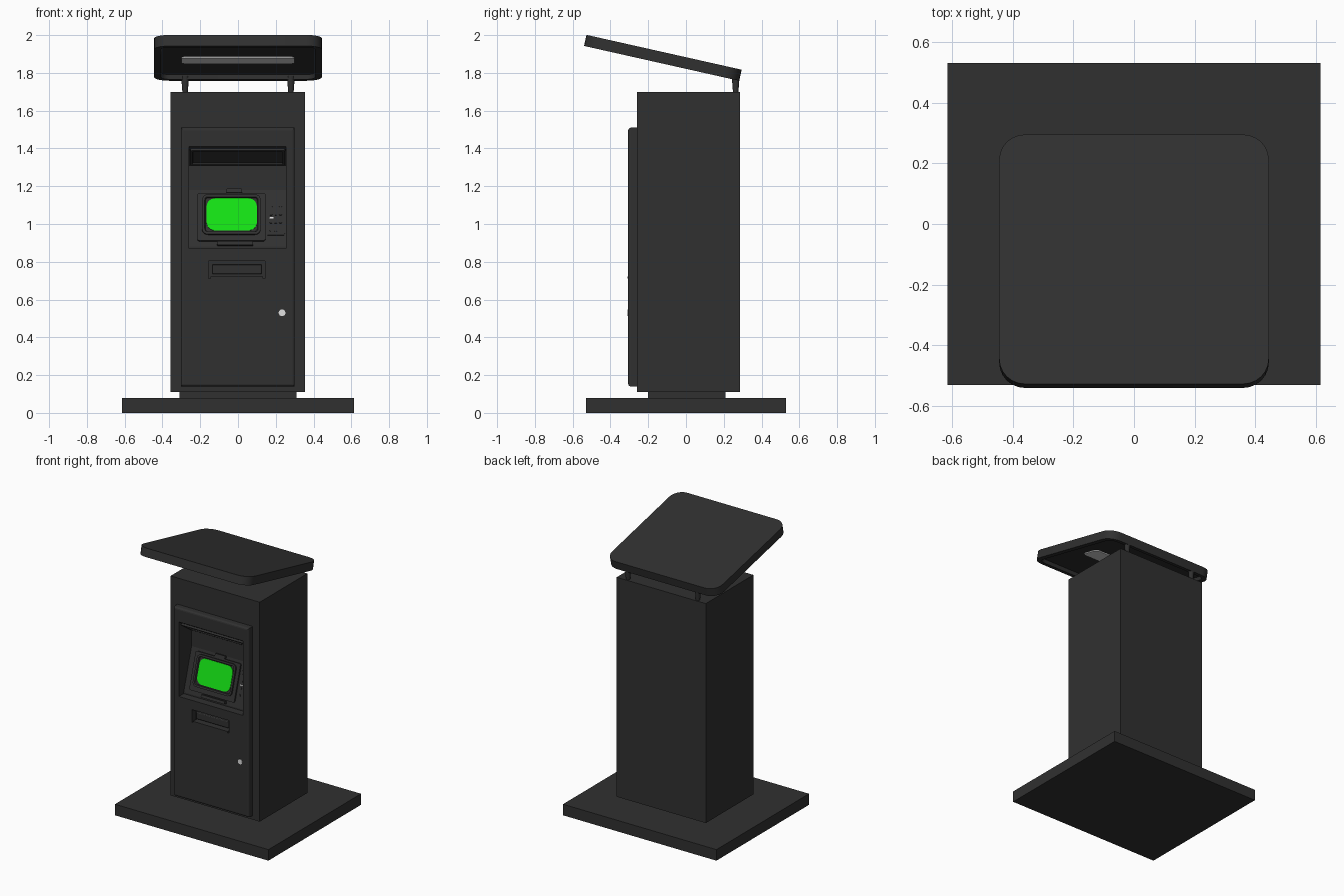
import bpy, bmesh, math
from mathutils import Matrix

if "Cube" in bpy.data.objects:
    bpy.data.objects.remove(bpy.data.objects["Cube"])


def material(name, rgb):
    m = bpy.data.materials.new(name)
    m.diffuse_color = (*rgb, 1)
    m.use_nodes = True
    m.node_tree.nodes["Principled BSDF"].inputs["Base Color"].default_value = m.diffuse_color
    return m


DARK = material("charcoal metal", (0.03, 0.03, 0.03))
GREEN = material("screen green", (0.007, 0.75, 0.007))
LIGHT = material("light grey", (0.75, 0.75, 0.75))


def finish(name, bm, mat, smooth=False):
    bmesh.ops.recalc_face_normals(bm, faces=bm.faces[:])
    me = bpy.data.meshes.new(name)
    bm.to_mesh(me)
    bm.free()
    ob = bpy.data.objects.new(name, me)
    bpy.context.collection.objects.link(ob)
    me.materials.append(mat)
    if smooth:
        bpy.ops.object.select_all(action='DESELECT')
        ob.select_set(True)
        bpy.context.view_layer.objects.active = ob
        bpy.ops.object.shade_smooth_by_angle(angle=math.radians(35))
    return ob


def box(name, x, y, z, mat=DARK, front_bevel=0):
    bm = bmesh.new()
    mid = [(a + b) / 2 for a, b in (x, y, z)]
    size = [b - a for a, b in (x, y, z)]
    bmesh.ops.create_cube(bm, size=1, matrix=Matrix.Translation(mid) @ Matrix.Diagonal((*size, 1)))
    if front_bevel:
        edges = [e for e in bm.edges if all(v.co.y < mid[1] for v in e.verts)]
        bmesh.ops.bevel(bm, geom=edges, offset=front_bevel, segments=3, profile=0.5, affect='EDGES')
    return finish(name, bm, mat)


def slab(name, w, h, t, r, place, mat=DARK, rim=0, sink=0):
    """Rounded plate, local z 0..t, optionally with a sunken area in its +z face."""
    bm = bmesh.new()
    vs = []
    for k, (sx, sy) in enumerate(((1, 1), (-1, 1), (-1, -1), (1, -1))):
        for i in range(7):
            a = math.radians(90 * k + 15 * i)
            vs.append(bm.verts.new((sx * (w / 2 - r) + r * math.cos(a),
                                    sy * (h / 2 - r) + r * math.sin(a), 0)))
    base = bm.faces.new(vs)
    ext = bmesh.ops.extrude_face_region(bm, geom=[base], use_keep_orig=True)
    bmesh.ops.translate(bm, vec=(0, 0, t), verts=[v for v in ext["geom"] if isinstance(v, bmesh.types.BMVert)])
    if rim:
        top = [f for f in ext["geom"] if isinstance(f, bmesh.types.BMFace)]
        bmesh.ops.recalc_face_normals(bm, faces=bm.faces[:])
        bmesh.ops.inset_region(bm, faces=top, thickness=rim)
        bmesh.ops.inset_region(bm, faces=top, thickness=0.004, depth=-sink)
    bm.transform(place)
    return finish(name, bm, mat, True)


def place(x, y, z, angle):
    return Matrix.Translation((x, y, z)) @ Matrix.Rotation(angle, 4, 'X')


def cut(target, cutter):
    mod = target.modifiers.new("cut", 'BOOLEAN')
    mod.operation, mod.solver, mod.object = 'DIFFERENCE', 'EXACT', cutter
    bpy.context.view_layer.objects.active = target
    bpy.ops.object.modifier_apply(modifier=mod.name)


# Base, plinth, cabinet and door
box("base_plate", (-0.615, 0.615), (-0.53, 0.53), (0, 0.08))
box("plinth", (-0.31, 0.31), (-0.20, 0.21), (0.075, 0.115))
cabinet = box("cabinet", (-0.358, 0.356), (-0.26, 0.285), (0.11, 1.70))
door = box("door", (-0.303, 0.30), (-0.306, -0.255), (0.14, 1.51), front_bevel=0.014)

# Recess for the controls, cut from a side profile
bm = bmesh.new()
profile = [(-0.40, 0.87), (-0.25, 0.87), (-0.25, 0.88), (-0.16, 1.18),
           (-0.16, 1.31), (-0.306, 1.41), (-0.40, 1.41)]
face = bm.faces.new([bm.verts.new((-0.26, y, z)) for y, z in profile])
ext = bmesh.ops.extrude_face_region(bm, geom=[face], use_keep_orig=True)
bmesh.ops.translate(bm, vec=(0.515, 0, 0), verts=[v for v in ext["geom"] if isinstance(v, bmesh.types.BMVert)])
recess = finish("recess_cutter", bm, DARK)
tray = box("tray_cutter", (-0.155, 0.143), (-0.4, -0.262), (0.712, 0.803))
for cutter in (recess, tray):
    cut(door, cutter)
    if cutter is recess:
        cut(cabinet, cutter)
    bpy.data.objects.remove(cutter)

# Ticket tray flap
box("tray_flap", (-0.135, 0.125), (-0.29, -0.255), (0.735, 0.785), front_bevel=0.006)
box("tray_lip", (-0.145, 0.133), (-0.309, -0.26), (0.712, 0.722))

# Lamp panel on the sloping roof of the recess
slab("recess_lamp_panel", 0.50, 0.14, 0.014, 0.008,
     place(-0.002, -0.233, 1.36, math.radians(145.4)), rim=0.012, sink=0.008)

# Sloping control panel parts
TILT = math.atan2(0.09, 0.30)


def on_panel(name, x, z, w, h, t, r, mat=DARK, lift=0, **kw):
    y = -0.25 + (z - 0.88) * 0.3
    m = place(x, y, z, math.pi / 2 - TILT) @ Matrix.Translation((0, 0, lift - 0.002))
    return slab(name, w, h, t, r, m, mat, **kw)


on_panel("screen_surround", -0.035, 1.035, 0.36, 0.265, 0.014, 0.012)
on_panel("screen_bezel", -0.035, 1.045, 0.31, 0.22, 0.014, 0.03, lift=0.012, rim=0.014, sink=0.01)
on_panel("screen", -0.033, 1.046, 0.266, 0.178, 0.006, 0.045, GREEN, lift=0.014)
on_panel("upper_clip", -0.02, 1.172, 0.08, 0.022, 0.02, 0.004)
on_panel("lower_clip", -0.015, 0.893, 0.19, 0.02, 0.025, 0.004)
on_panel("keypad_plate", 0.2, 1.03, 0.095, 0.19, 0.008, 0.008)
for row in range(4):
    for col in range(3):
        on_panel("key", 0.175 + 0.025 * col, 0.965 + 0.043 * row, 0.014, 0.014, 0.006, 0.004, lift=0.007)
on_panel("key_marker", 0.178, 1.03, 0.022, 0.006, 0.004, 0.002, LIGHT, lift=0.008)

# Door lock
slab("door_lock", 0.036, 0.036, 0.006, 0.0179, place(0.233, -0.304, 0.53, math.pi / 2), LIGHT)

# Tilted canopy, hollow underneath, with its lamp
SLOPE = math.atan2(0.183, 0.815)
under = place(0, -0.116, 1.909, math.pi - SLOPE)
slab("canopy", 0.888, 0.842, 0.06, 0.085, under, rim=0.035, sink=0.025)
slab("canopy_lamp", 0.60, 0.15, 0.008, 0.03, under @ Matrix.Translation((0, -0.02, 0.034)), LIGHT)

# Canopy posts, wider at the top
for x in (-0.28, 0.28):
    bm = bmesh.new()
    bmesh.ops.create_cone(bm, cap_ends=True, segments=16, radius1=0.014, radius2=0.021, depth=0.09,
                          matrix=Matrix.Translation((x, 0.263, 1.738)))
    finish("canopy_post", bm, DARK, True)
